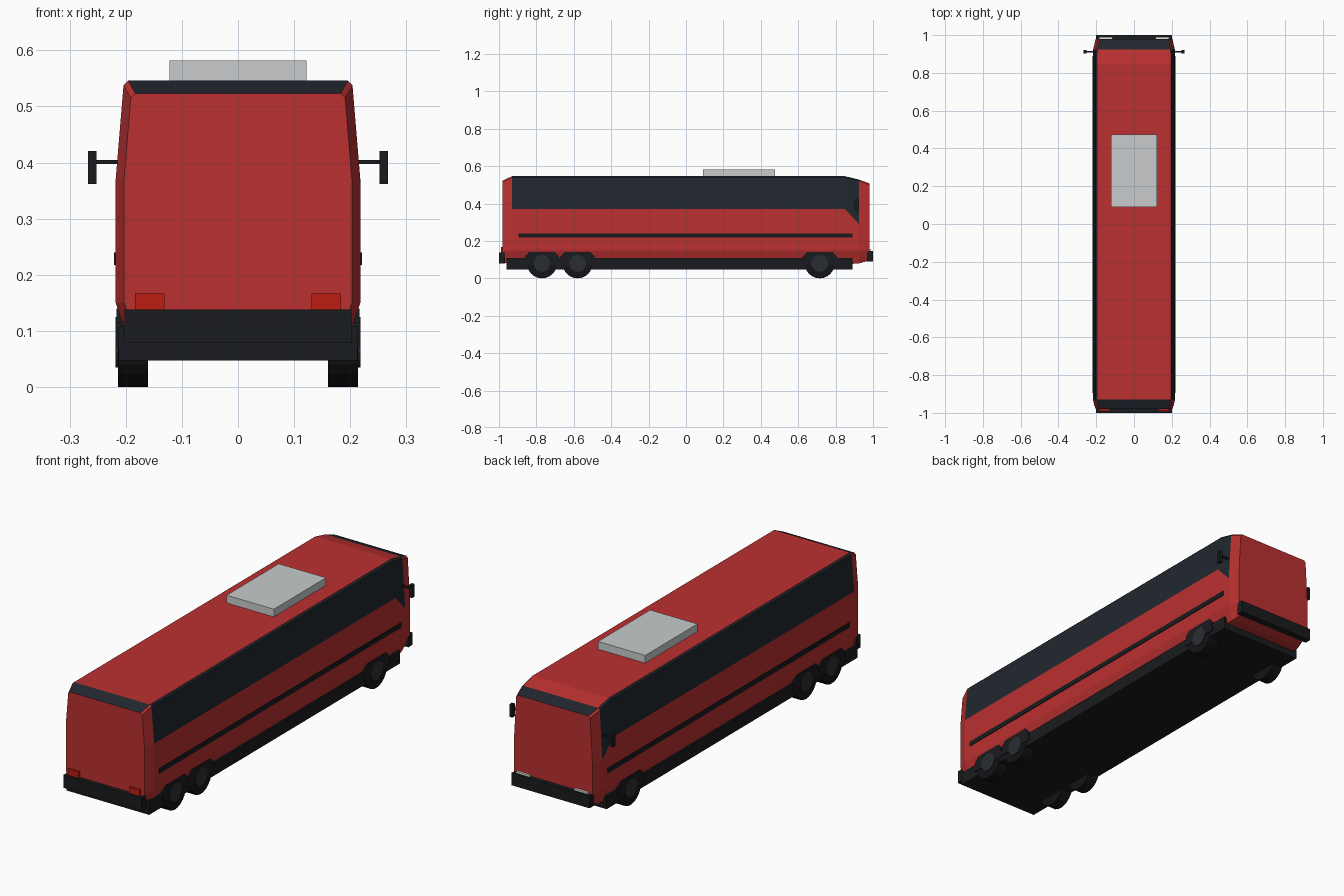
import bpy, bmesh, math
from mathutils import Matrix

if "Cube" in bpy.data.objects:
    bpy.data.objects.remove(bpy.data.objects["Cube"])


def mat(name, c):
    m = bpy.data.materials.new(name)
    m.diffuse_color = (*c, 1)
    m.use_nodes = True
    m.node_tree.nodes["Principled BSDF"].inputs["Base Color"].default_value = m.diffuse_color
    return m


RED = mat("red_paint", (0.50, 0.03, 0.03))
GLASS = mat("dark_glass", (0.015, 0.02, 0.028))
BLACK = mat("black_trim", (0.010, 0.011, 0.013))
RUBBER = mat("rubber", (0.007, 0.007, 0.008))
HUB = mat("hub_metal", (0.022, 0.026, 0.032))
TAIL = mat("tail_red", (0.5, 0.012, 0.006))
LAMP = mat("lamp_white", (0.8, 0.78, 0.7))
GREY = mat("unit_grey", (0.58, 0.60, 0.61))


def finish(bm, name, *mats):
    bmesh.ops.recalc_face_normals(bm, faces=bm.faces)
    me = bpy.data.meshes.new(name)
    bm.to_mesh(me)
    bm.free()
    for m in mats:
        me.materials.append(m)
    ob = bpy.data.objects.new(name, me)
    bpy.context.collection.objects.link(ob)
    return ob


def box(name, x, y, z, m):
    bm = bmesh.new()
    size = [b - a for a, b in (x, y, z)]
    mid = [(a + b) / 2 for a, b in (x, y, z)]
    bmesh.ops.create_cube(bm, size=1, matrix=Matrix.Translation(mid) @ Matrix.Diagonal((*size, 1)))
    return finish(bm, name, m)


def disc(name, x0, x1, y, z, r, n, m):
    bm = bmesh.new()
    mtx = Matrix.Translation(((x0 + x1) / 2, y, z)) @ Matrix.Rotation(math.pi / 2, 4, 'Y')
    bmesh.ops.create_cone(bm, cap_ends=True, segments=n, radius1=r, radius2=r,
                          depth=abs(x1 - x0), matrix=mtx)
    return finish(bm, name, m)


# Body shell lofted along y: (y, side half width, roof half width, floor z, belt z, roof z)
stations = [
    (-0.98, 0.203, 0.188, 0.085, 0.37, 0.523),
    (-0.93, 0.218, 0.201, 0.075, 0.37, 0.546),
    (0.85, 0.218, 0.201, 0.075, 0.37, 0.546),
    (0.925, 0.216, 0.199, 0.08, 0.29, 0.528),
    (0.98, 0.203, 0.188, 0.095, 0.29, 0.508),
]
bm = bmesh.new()
rings = []
for y, w, t, zf, zb, zt in stations:
    half = [(w - 0.022, zf), (w - 0.012, 0.115), (w, 0.15), (w, zb), (t + 0.003, zt - 0.008), (t - 0.005, zt)]
    pts = half + [(-x, z) for x, z in reversed(half)]
    rings.append([bm.verts.new((x, y, z)) for x, z in pts])
for s, (a, b) in enumerate(zip(rings, rings[1:])):
    for i in range(12):
        j = (i + 1) % 12
        f = bm.faces.new((a[i], a[j], b[j], b[i]))
        side_window = i in (3, 4, 6, 7) and s in (1, 2)
        end_glass = i == 5 and s in (0, 3)
        f.material_index = int(side_window or end_glass)
bm.faces.new(rings[0])
bm.faces.new(rings[-1])
finish(bm, "body", RED, GLASS)

# Chassis skirt, bumpers and roof unit
box("skirt", (-0.213, 0.213), (-0.96, 0.89), (0.047, 0.108), BLACK)
box("rear_bumper", (-0.202, 0.202), (-1.0, -0.968), (0.078, 0.138), BLACK)
box("front_bumper", (-0.202, 0.202), (0.968, 1.0), (0.09, 0.147), BLACK)
box("roof_unit", (-0.122, 0.122), (0.09, 0.475), (0.54, 0.582), GREY)

for s, side in ((-1, "left"), (1, "right")):
    def sx(a, b):
        return tuple(sorted((s * a, s * b)))

    # Side stripe, lamps and mirrors
    box(f"{side}_stripe", sx(0.21, 0.221), (-0.895, 0.89), (0.217, 0.240), BLACK)
    box(f"{side}_tail_light", sx(0.131, 0.184), (-0.99, -0.97), (0.12, 0.167), TAIL)
    box(f"{side}_headlight", sx(0.115, 0.184), (0.97, 0.99), (0.11, 0.155), LAMP)
    box(f"{side}_mirror_arm", sx(0.20, 0.255), (0.907, 0.917), (0.397, 0.405), BLACK)
    box(f"{side}_mirror", sx(0.252, 0.267), (0.902, 0.922), (0.362, 0.421), BLACK)

    # Wheels with hubs and arches
    for k, y in enumerate((-0.77, -0.58, 0.715)):
        disc(f"{side}_tyre_{k}", s * 0.16, s * 0.214, y, 0.08, 0.08, 24, RUBBER)
        disc(f"{side}_hub_{k}", s * 0.19, s * 0.218, y, 0.08, 0.045, 16, HUB)
        arch = bmesh.new()
        prof = [(-0.095, 0.07), (-0.092, 0.115), (-0.07, 0.14), (0.07, 0.14), (0.092, 0.115), (0.095, 0.07)]
        vs = [[arch.verts.new((s * x, y + py, pz)) for py, pz in prof] for x in (0.17, 0.2165)]
        arch.faces.new(vs[0])
        arch.faces.new(vs[1])
        for i in range(6):
            j = (i + 1) % 6
            arch.faces.new((vs[0][i], vs[0][j], vs[1][j], vs[1][i]))
        finish(arch, f"{side}_arch_{k}", BLACK)
